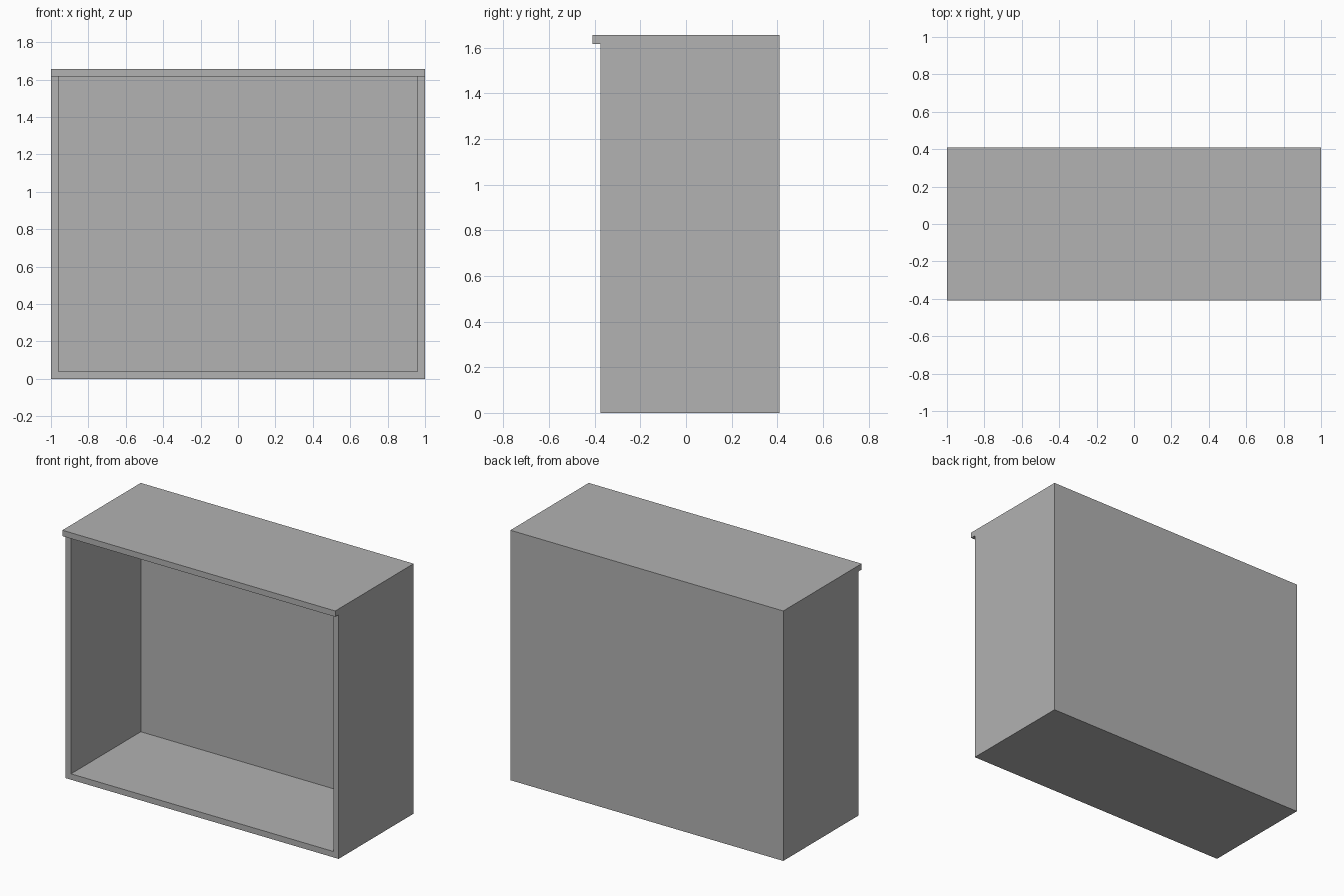
import bpy
import bmesh

cube = bpy.data.objects.get("Cube")
if cube:
    bpy.data.objects.remove(cube, do_unlink=True)

# Overall dimensions
HALF_W, BACK, FRONT, LIP = 1.0, 0.41, -0.375, -0.41
HEIGHT, BOARD, BACK_T = 1.656, 0.039, 0.055
UNDER_TOP = HEIGHT - BOARD
INNER = HALF_W - BOARD

grey = bpy.data.materials.new("plain_grey")
grey.use_nodes = True
colour = (0.445, 0.445, 0.445, 1.0)
grey.diffuse_color = colour
grey.node_tree.nodes["Principled BSDF"].inputs["Base Color"].default_value = colour


def board(name, low, high):
    """Flat board spanning two opposite corners."""
    bm = bmesh.new()
    bmesh.ops.create_cube(bm, size=1.0)
    for v in bm.verts:
        for i in range(3):
            v.co[i] = high[i] if v.co[i] > 0 else low[i]
    mesh = bpy.data.meshes.new(name)
    bm.to_mesh(mesh)
    bm.free()
    mesh.materials.append(grey)
    obj = bpy.data.objects.new(name, mesh)
    bpy.context.collection.objects.link(obj)
    return obj


# Top board overhangs the front
board("top_panel", (-HALF_W, LIP, UNDER_TOP), (HALF_W, BACK, HEIGHT))

# Side boards run from the floor to the top
board("left_side", (INNER, FRONT, 0), (HALF_W, BACK, UNDER_TOP))
board("right_side", (-HALF_W, FRONT, 0), (-INNER, BACK, UNDER_TOP))

# Bottom and back close the open-fronted box
board("bottom_panel", (-INNER, FRONT, 0), (INNER, BACK, BOARD))
board("back_panel", (-INNER, BACK - BACK_T, BOARD), (INNER, BACK, UNDER_TOP))
